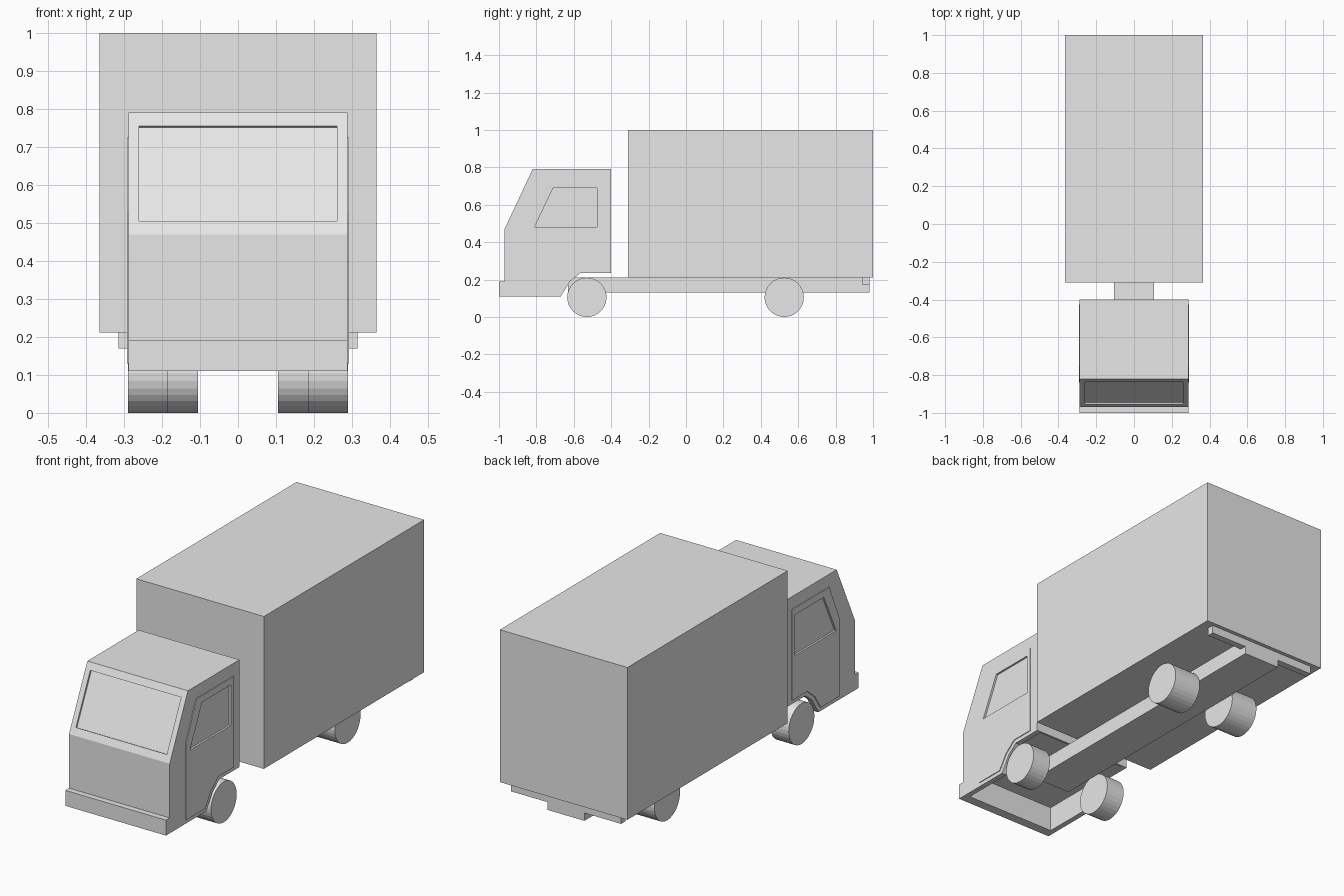
import bpy
import bmesh
from math import pi
from mathutils import Matrix, Vector

cube = bpy.data.objects.get("Cube")
if cube:
    bpy.data.objects.remove(cube, do_unlink=True)

grey = bpy.data.materials.new("light grey")
grey.use_nodes = True
grey.diffuse_color = (0.8, 0.8, 0.8, 1)
grey.node_tree.nodes["Principled BSDF"].inputs["Base Color"].default_value = (0.8, 0.8, 0.8, 1)


def add(name, bm):
    bmesh.ops.recalc_face_normals(bm, faces=bm.faces)
    mesh = bpy.data.meshes.new(name)
    bm.to_mesh(mesh)
    bm.free()
    mesh.materials.append(grey)
    obj = bpy.data.objects.new(name, mesh)
    bpy.context.collection.objects.link(obj)
    return obj


def prism(name, profile, x0, x1):
    """Extrude a (y, z) profile from x0 to x1."""
    bm = bmesh.new()
    face = bm.faces.new([bm.verts.new((x0, y, z)) for y, z in profile])
    ext = bmesh.ops.extrude_face_region(bm, geom=[face])
    moved = [v for v in ext["geom"] if isinstance(v, bmesh.types.BMVert)]
    bmesh.ops.translate(bm, verts=moved, vec=(x1 - x0, 0, 0))
    return add(name, bm)


def block(name, half_width, y0, y1, z0, z1):
    return prism(name, [(y0, z0), (y1, z0), (y1, z1), (y0, z1)], -half_width, half_width)


def wheel(name, x0, x1, y, radius=0.105):
    bm = bmesh.new()
    place = Matrix.Translation(((x0 + x1) / 2, y, radius)) @ Matrix.Rotation(pi / 2, 4, 'Y')
    bmesh.ops.create_cone(bm, cap_ends=True, segments=32, radius1=radius,
                          radius2=radius, depth=abs(x1 - x0), matrix=place)
    return add(name, bm)


def cut(obj, cutter):
    mod = obj.modifiers.new("cut", 'BOOLEAN')
    mod.operation = 'DIFFERENCE'
    mod.solver = 'EXACT'
    mod.object = cutter
    bpy.context.view_layer.update()
    graph = bpy.context.evaluated_depsgraph_get()
    mesh = bpy.data.meshes.new_from_object(obj.evaluated_get(graph))
    obj.modifiers.clear()
    obj.data = mesh


# Cargo box, chassis and rear bar
block("cargo_box", 0.365, -0.31, 1.0, 0.212, 1.0)
block("chassis", 0.105, -0.63, 0.98, 0.13, 0.212)
block("rear_bar", 0.315, 0.945, 0.98, 0.17, 0.212)
block("front_bumper", 0.288, -1.0, -0.97, 0.11, 0.19)

# Cab shell with wheel arches
cab = prism("cab", [(-0.97, 0.11), (-0.97, 0.47), (-0.82, 0.79), (-0.40, 0.79),
                    (-0.40, 0.235), (-0.565, 0.235), (-0.62, 0.19), (-0.67, 0.11)],
            -0.288, 0.288)
cutters = [block("floor_cutter", 0.26, -0.95, -0.41, 0.0, 0.24)]

# Shallow recess for the windscreen on the sloping front
low, high = Vector((-0.954, 0.505)), Vector((-0.836, 0.755))
out = Vector((-0.906, 0.425))
cutters.append(prism("windscreen_cutter",
                     [low - out * 0.01, high - out * 0.01, high + out * 0.06, low + out * 0.06],
                     -0.26, 0.26))
for cutter in cutters:
    cut(cab, cutter)

# Thin raised doors with recessed windows
door_shape = [(-0.84, 0.13), (-0.84, 0.53), (-0.755, 0.725), (-0.45, 0.725),
              (-0.45, 0.255), (-0.575, 0.255), (-0.635, 0.205), (-0.685, 0.13)]
window_shape = [(-0.81, 0.48), (-0.71, 0.69), (-0.475, 0.69), (-0.475, 0.48)]
for side, s in (("left", 1), ("right", -1)):
    door = prism(side + "_door", door_shape, s * 0.287, s * 0.292)
    window = prism(side + "_window_cutter", window_shape, s * 0.282, s * 0.33)
    cut(door, window)
    cut(cab, window)
    cutters.append(window)
    wheel(side + "_front_wheel", s * 0.185, s * 0.29, -0.53)
    wheel(side + "_rear_wheel", s * 0.105, s * 0.26, 0.525)

for cutter in cutters:
    bpy.data.objects.remove(cutter, do_unlink=True)
